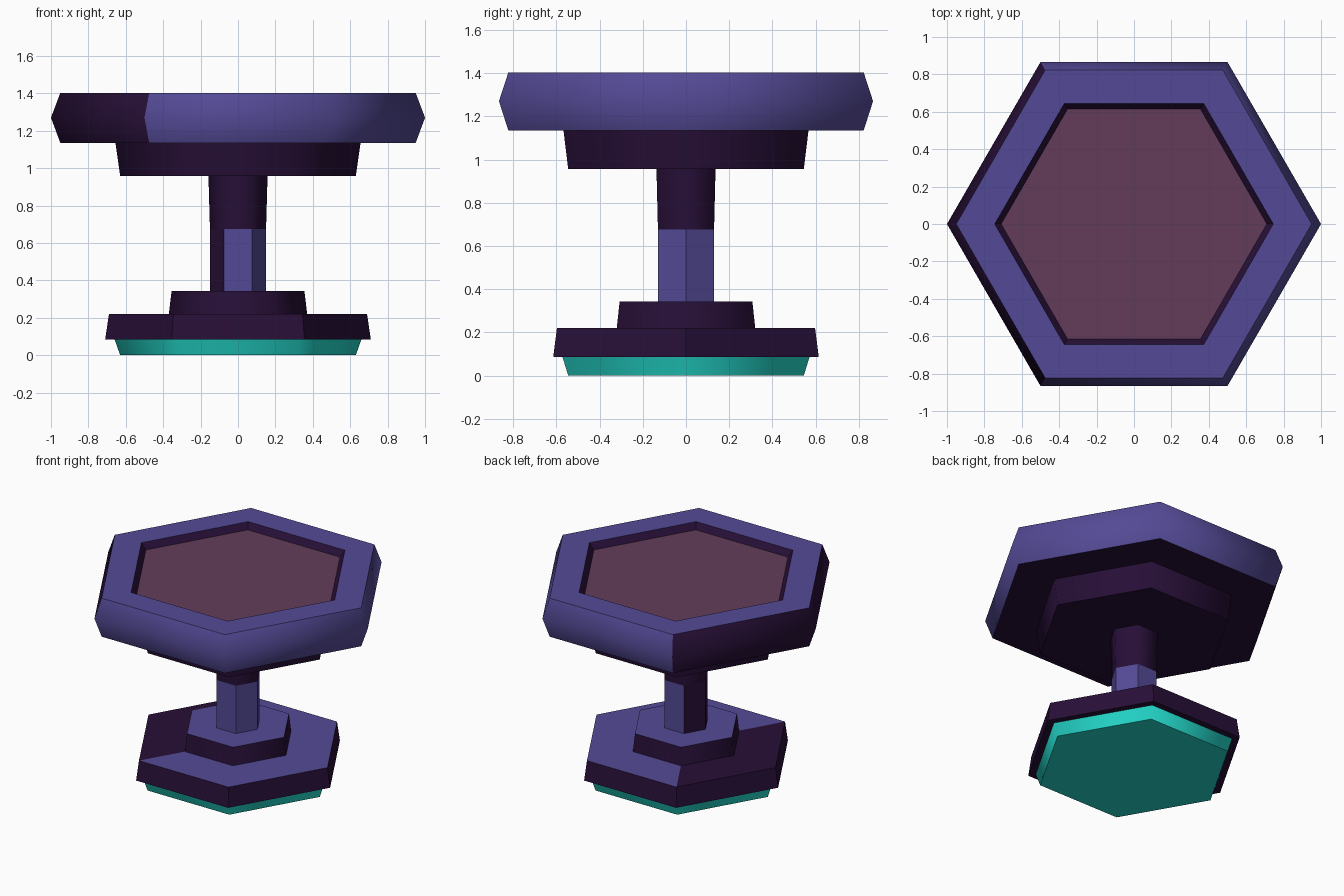
import bpy, bmesh, math

if "Cube" in bpy.data.objects:
    bpy.data.objects.remove(bpy.data.objects["Cube"])


def srgb(r, g, b):
    f = lambda c: c / 12.92 if c <= 0.04045 else ((c + 0.055) / 1.055) ** 2.4
    return (f(r / 255), f(g / 255), f(b / 255), 1)


COLOURS = {
    "violet": srgb(84, 74, 150),
    "dark_purple": srgb(39, 15, 55),
    "teal": srgb(36, 217, 204),
    "mauve": srgb(99, 60, 90),
}
NAMES = list(COLOURS)
MATS = []
for n, c in COLOURS.items():
    m = bpy.data.materials.new(n)
    m.diffuse_color = c
    m.use_nodes = True
    m.node_tree.nodes["Principled BSDF"].inputs["Base Color"].default_value = m.diffuse_color
    MATS.append(m)
VIOLET, DARK, TEAL, MAUVE = range(4)
SPLIT = "split"  # violet, but dark on the two left-hand sectors


def hex_part(name, profile, bands, cap_start=None, cap_end=None, soft_rings=()):
    """Six-sided turned part. profile: (radius, z) going outside from bottom to top.
    bands: (colour, smooth) for each step; caps: colour or None."""
    bm = bmesh.new()
    rings = []
    for r, z in profile:
        rings.append([bm.verts.new((r * math.cos(math.radians(60 * i)),
                                    r * math.sin(math.radians(60 * i)), z))
                      for i in range(6)])
    for k, (colour, smooth) in enumerate(bands):
        a, b = rings[k], rings[k + 1]
        for i in range(6):
            j = (i + 1) % 6
            f = bm.faces.new((a[i], a[j], b[j], b[i]))
            f.smooth = smooth
            f.material_index = (DARK if i in (2, 3) else VIOLET) if colour == SPLIT else colour
    if cap_start is not None:
        bm.faces.new(rings[0][::-1]).material_index = cap_start
    if cap_end is not None:
        bm.faces.new(rings[-1]).material_index = cap_end
    # keep the profile corners sharp
    for k, ring in enumerate(rings):
        if k not in soft_rings:
            for i in range(6):
                e = bm.edges.get((ring[i], ring[(i + 1) % 6]))
                if e:
                    e.smooth = False
    me = bpy.data.meshes.new(name)
    bm.to_mesh(me)
    bm.free()
    for m in MATS:
        me.materials.append(m)
    ob = bpy.data.objects.new(name, me)
    bpy.context.collection.objects.link(ob)
    return ob


# glowing foot plate
hex_part("foot_plate", [(0.63, 0), (0.66, 0.085)], [(TEAL, True)], cap_start=TEAL)

# stepped base
hex_part("base",
         [(0.66, 0.085), (0.71, 0.085), (0.69, 0.22), (0.37, 0.22), (0.355, 0.342), (0.15, 0.342)],
         [(DARK, False), (DARK, False), (SPLIT, False), (DARK, True), (VIOLET, False)])

# stem with a panelled lower half
hex_part("stem", [(0.15, 0.342), (0.15, 0.675), (0.158, 0.957)],
         [(SPLIT, False), (DARK, True)])

# collar under the top
hex_part("collar", [(0.158, 0.957), (0.63, 0.957), (0.655, 1.135)],
         [(DARK, False), (DARK, True)])

# table top: underside, rounded rim, flat border, recess
hex_part("top",
         [(0.655, 1.135), (0.95, 1.135), (1.0, 1.27), (0.95, 1.403), (0.745, 1.403), (0.71, 1.362)],
         [(DARK, False), (SPLIT, True), (SPLIT, True), (VIOLET, False), (DARK, False)],
         cap_end=MAUVE, soft_rings=(2,))
